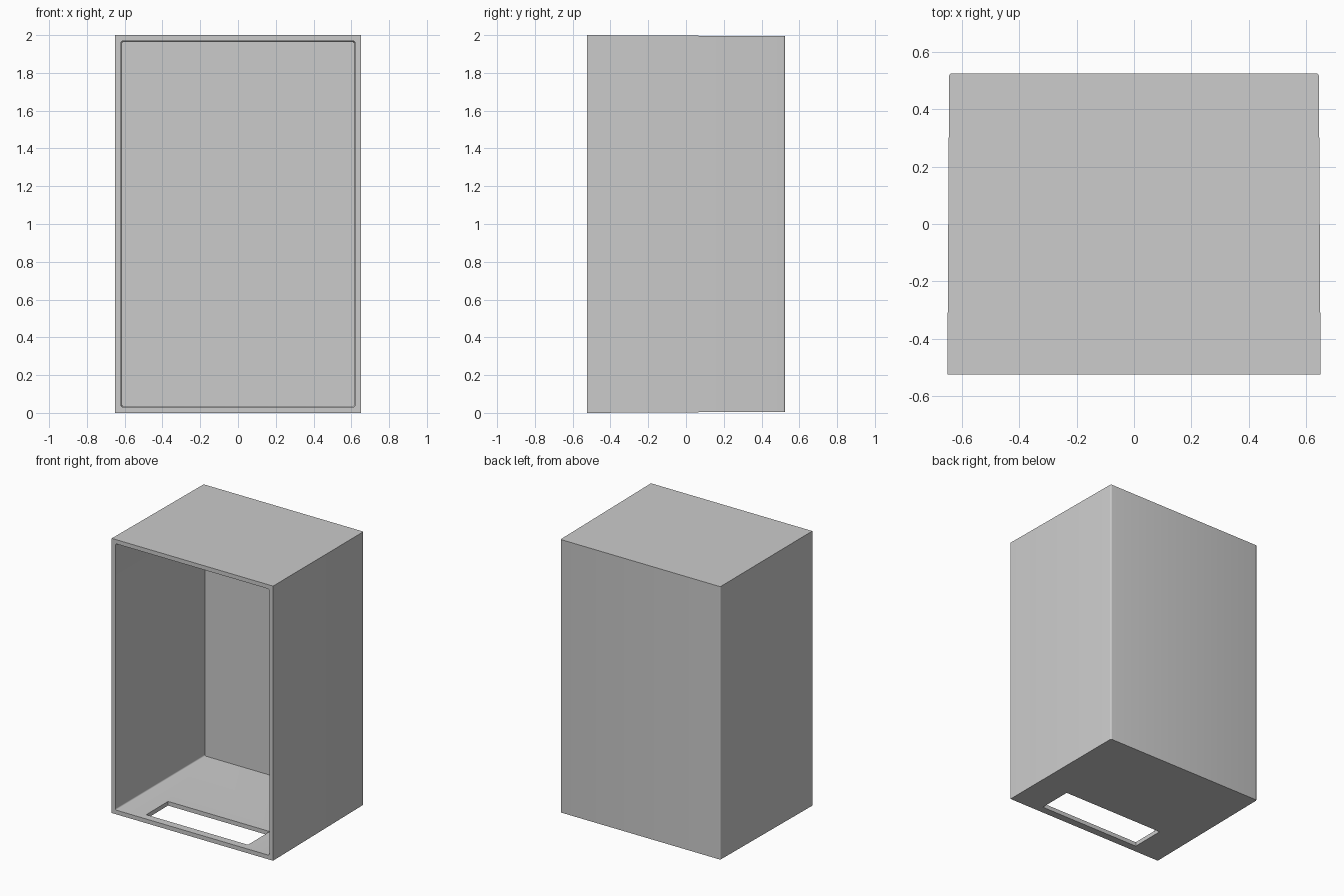
import bpy
import bmesh

if "Cube" in bpy.data.objects:
    bpy.data.objects.remove(bpy.data.objects["Cube"], do_unlink=True)

WIDTH, DEPTH, HEIGHT = 1.30, 1.05, 2.0
WALL = 0.03
TAPER = 0.006      # how far each side draws in towards the back
FRONT = -DEPTH / 2

grey = bpy.data.materials.new("light grey")
grey.use_nodes = True
grey.diffuse_color = (0.6, 0.6, 0.6, 1)
grey.node_tree.nodes["Principled BSDF"].inputs["Base Color"].default_value = grey.diffuse_color


def box(name, low, high, taper=0.0, rounded=None, radius=0.01):
    """Box drawn in by taper at the back; edges chosen by a rule are rounded."""
    bm = bmesh.new()
    bmesh.ops.create_cube(bm, size=1)
    for v in bm.verts:
        at_back = v.co.y > 0
        for axis in range(3):
            side = 1 if v.co[axis] > 0 else -1
            v.co[axis] = high[axis] if side > 0 else low[axis]
            if at_back and axis != 1:
                v.co[axis] -= side * taper
    if rounded:
        edges = [e for e in bm.edges if rounded(*(v.co for v in e.verts))]
        bmesh.ops.bevel(bm, geom=edges, offset=radius, segments=4,
                        profile=0.5, affect='EDGES')
    mesh = bpy.data.meshes.new(name)
    bm.to_mesh(mesh)
    bm.free()
    mesh.materials.append(grey)
    obj = bpy.data.objects.new(name, mesh)
    bpy.context.collection.objects.link(obj)
    return obj


def cut(target, cutter):
    cutter.hide_render = True
    cutter.hide_viewport = True
    mod = target.modifiers.new(cutter.name, 'BOOLEAN')
    mod.operation = 'DIFFERENCE'
    mod.solver = 'EXACT'
    mod.object = cutter


# Outer shell with softened upright edges at the back
shell = box("cabinet_shell",
            (-WIDTH / 2, FRONT, 0), (WIDTH / 2, -FRONT, HEIGHT), TAPER,
            lambda a, b: a.y > 0 and b.y > 0 and abs(a.x - b.x) < 0.01)

# Hollow interior, open at the front, with small corner fillets
inside = box("interior_cutter",
             (-WIDTH / 2 + WALL, FRONT - 0.1, WALL),
             (WIDTH / 2 - WALL, -FRONT - WALL, HEIGHT - WALL), TAPER,
             lambda a, b: abs(a.y - b.y) > 0.5)

# Wide slot through the floor near the front
slot = box("floor_slot_cutter", (-0.41, -0.47, -0.1), (0.41, -0.22, 0.1))

cut(shell, inside)
cut(shell, slot)

# Apply the cuts, then smooth only the rounded corners
bpy.context.view_layer.update()
evaluated = shell.evaluated_get(bpy.context.evaluated_depsgraph_get())
finished = bpy.data.meshes.new_from_object(evaluated)
shell.modifiers.clear()
shell.data = finished
for cutter in (inside, slot):
    bpy.data.objects.remove(cutter, do_unlink=True)

bpy.ops.object.select_all(action='DESELECT')
shell.select_set(True)
bpy.context.view_layer.objects.active = shell
bpy.ops.object.shade_smooth_by_angle()
